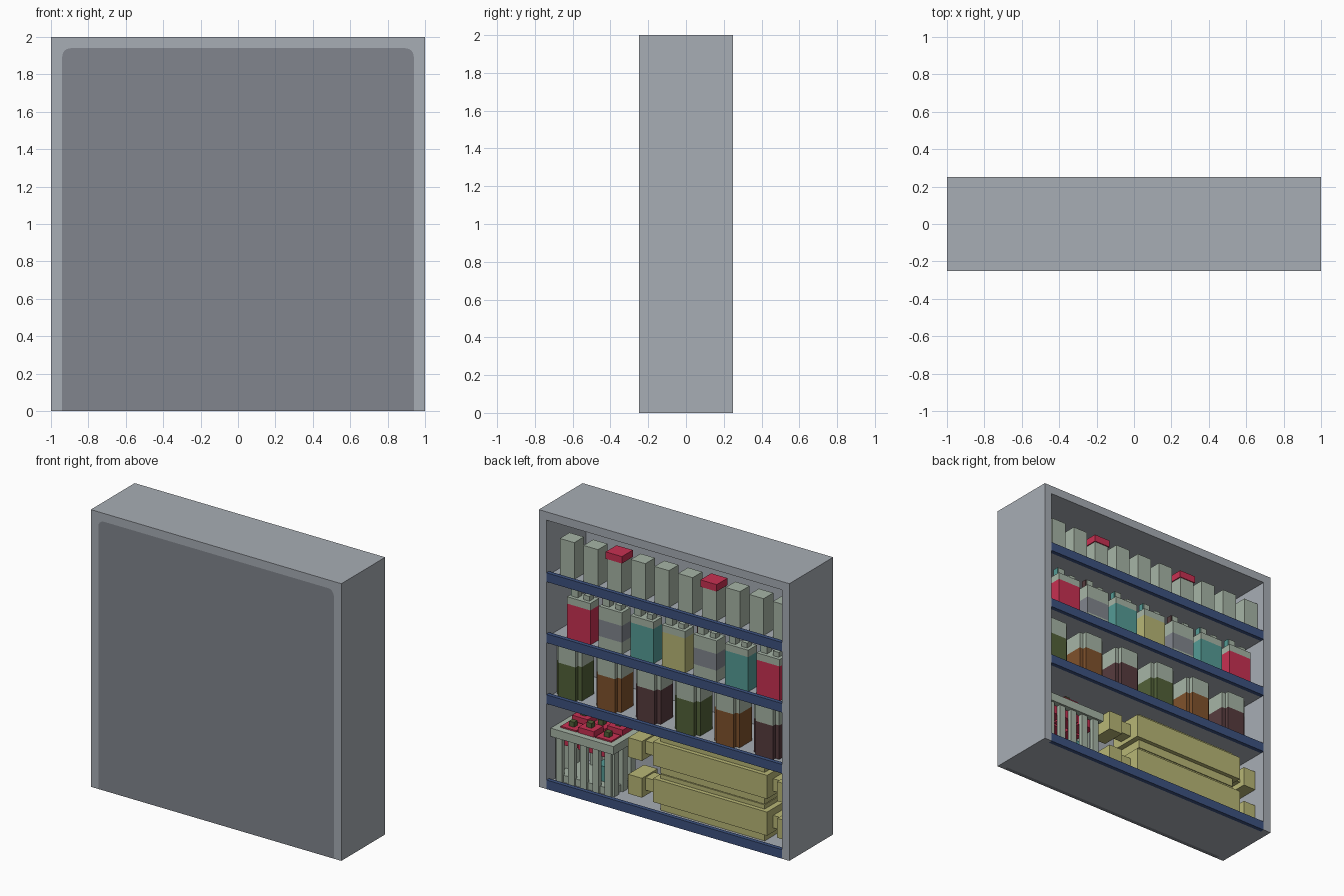
import bpy, bmesh, math
from mathutils import Matrix, Vector

cube = bpy.data.objects.get("Cube")
if cube:
    bpy.data.objects.remove(cube, do_unlink=True)


def material(name, rgb):
    m = bpy.data.materials.new(name)
    m.use_nodes = True
    m.diffuse_color = (*rgb, 1)
    m.node_tree.nodes["Principled BSDF"].inputs["Base Color"].default_value = (*rgb, 1)
    return m


GREY = material("cabinet grey", (.39, .42, .46))
DARK = material("dark grey", (.22, .235, .27))
PALE = material("pale green", (.385, .46, .38))
RED = material("red", (.575, .03, .084))
TEAL = material("teal", (.09, .33, .305))
YELLOW = material("bread yellow", (.48, .47, .18))
OLIVE = material("olive", (.084, .12, .04))
BROWN = material("brown", (.215, .084, .025))
MAROON = material("maroon", (.095, .044, .048))
BLUE = material("shelf blue", (.046, .084, .215))


def finish(name, bm, mats):
    bmesh.ops.recalc_face_normals(bm, faces=bm.faces)
    mesh = bpy.data.meshes.new(name)
    bm.to_mesh(mesh)
    bm.free()
    for m in mats:
        mesh.materials.append(m)
    obj = bpy.data.objects.new(name, mesh)
    bpy.context.collection.objects.link(obj)
    return obj


def boxes(name, parts):
    """One object from (material, x range, y range, z range) boxes."""
    bm = bmesh.new()
    mats = []
    for mat, *ranges in parts:
        if mat not in mats:
            mats.append(mat)
        mid = Vector([(a + b) / 2 for a, b in ranges])
        size = [abs(b - a) for a, b in ranges]
        matrix = Matrix.Translation(mid) @ Matrix.Diagonal((*size, 1))
        made = bmesh.ops.create_cube(bm, size=1, matrix=matrix)["verts"]
        for f in {f for v in made for f in v.link_faces}:
            f.material_index = mats.index(mat)
    return finish(name, bm, mats)


def prism(name, outline, y0, y1, mat):
    """Extrude an x-z outline along y."""
    bm = bmesh.new()
    face = bm.faces.new([bm.verts.new((x, y0, z)) for x, z in outline])
    new = bmesh.ops.extrude_face_region(bm, geom=[face])["geom"]
    verts = [v for v in new if isinstance(v, bmesh.types.BMVert)]
    bmesh.ops.translate(bm, verts=verts, vec=(0, y1 - y0, 0))
    return finish(name, bm, [mat])


def span(mid, width):
    return (mid - width / 2, mid + width / 2)


# Cabinet: front frame with a rounded panel, open carcass behind it
W, TOP, R = .94, 1.94, .045
half = [(W - R + R * math.cos(t * math.pi / 8), TOP - R + R * math.sin(t * math.pi / 8))
        for t in range(5)]
arch = [(W, 0)] + half + [(-x, z) for x, z in reversed(half)] + [(-W, 0)]
outer = [(-1, 0), (-1, 2), (1, 2), (1, 0)]
prism("front_frame", outer + arch, -.25, -.22, GREY)
prism("front_panel", arch, -.25, -.22, DARK)
prism("carcass", outer + [(W, 0), (W, TOP), (-W, TOP), (-W, 0)], -.22, .25, GREY)
boxes("inner_wall", [(GREY, (-W, W), (-.22, -.2), (0, TOP))])

# Shelves with a blue edge strip
LEVELS = (0, .615, 1.055, 1.495)
for i, z in enumerate(LEVELS):
    boxes(f"shelf_{i}", [(GREY, (-W, W), (-.2, .22), (z, z + .04))])
    boxes(f"shelf_strip_{i}", [(BLUE, (-W, W), (.22, .25), (z, z + .065))])

# Top row: cartons, two with red lids
z = LEVELS[3] + .04
for i in range(10):
    x = .82 - i * .189
    lid = i in (2, 6)
    parts = [(PALE, span(x, .115), (.075, .185), (z, 1.755 if lid else 1.8))]
    if lid:
        parts.append((RED, span(x, .13), (.068, .192), (1.755, 1.805)))
    boxes(f"carton_{i}", parts)

# Second row: jugs with label, shoulder, neck, handle and cap
z = LEVELS[2] + .04
for i, label in enumerate((RED, DARK, TEAL, YELLOW, DARK, TEAL, RED)):
    x = .727 - i * .252
    wide, deep = span(x, .185), (.085, .185)
    parts = [(PALE, wide, deep, (1.345, 1.395)),
             (PALE, span(x + .05, .05), (.11, .16), (1.395, 1.45)),
             (PALE, span(x - .045, .045), (.11, .16), (1.395, 1.43)),
             (MAROON if label == DARK else TEAL, (x + .075, x + .083), (.115, .155), (1.395, 1.45))]
    if label == DARK:
        parts += [(PALE, wide, deep, (z, 1.18)), (label, wide, deep, (1.18, 1.3)),
                  (PALE, wide, deep, (1.3, 1.345))]
    else:
        parts.append((label, wide, deep, (z, 1.345)))
    boxes(f"jug_{i}", parts)

# Third row: cross-shaped bottles, filled below and clear above
z = LEVELS[1] + .04
for i in range(6):
    x, y = .824 - i * .315, .083
    fill = (OLIVE, BROWN, MAROON)[i % 3]
    parts = []
    for a, b in ((.2, .14), (.14, .2)):
        parts += [(fill, span(x, a), span(y, b), (z, .9)),
                  (PALE, span(x, a), span(y, b), (.9, 1.02))]
    boxes(f"bottle_{i}", parts)

# Basket: rim, slats and floor
x0, x1, y0, y1 = .47, .91, -.08, .17
rim = (.36, .42)
parts = [(PALE, (.44, .94), (y1 - .02, .2), rim), (PALE, (.44, .94), (-.11, y0 + .02), rim),
         (PALE, (.44, x0 + .02), (-.11, .2), rim), (PALE, (x1 - .02, .94), (-.11, .2), rim),
         (PALE, (x0, x1), (y0, y1), (.04, .09))]
for i in range(5):
    x = x0 + .025 + i * (x1 - x0 - .05) / 4
    for y in (y0, y1):
        parts.append((PALE, span(x, .05), span(y, .03), (.04, .36)))
for i in range(3):
    y = y0 + .03 + i * (y1 - y0 - .06) / 2
    for x in (x0, x1):
        parts.append((PALE, span(x, .03), span(y, .05), (.04, .36)))
boxes("basket", parts)

# Fruit in the basket, with stems
parts = [(TEAL, (.55, .65), (0, .1), (.09, .2))]
for i in range(6):
    x, y = .83 - (i % 3) * .14, .1 - (i // 3) * .13
    top = .43 + .03 * (i % 2)
    parts += [(RED, span(x, .125), span(y, .11), (.3, top)),
              (OLIVE, span(x, .04), span(y, .04), (top, top + .035))]
boxes("fruit", parts)

# Two stacked long loaves with narrower core and end knobs
for name, z in (("lower_loaf", .1), ("upper_loaf", .365)):
    boxes(name, [(YELLOW, (-.78, .13), (-.06, .19), (z, z + .17)),
                 (YELLOW, (-.74, .09), (-.03, .16), (z - .06, z + .2)),
                 (YELLOW, (-.9, .3), (.02, .12), (z + .03, z + .12)),
                 (YELLOW, (.24, .35), (-.02, .16), (z - .01, z + .13)),
                 (YELLOW, (-W, -.84), (-.02, .16), (z - .01, z + .13))])
